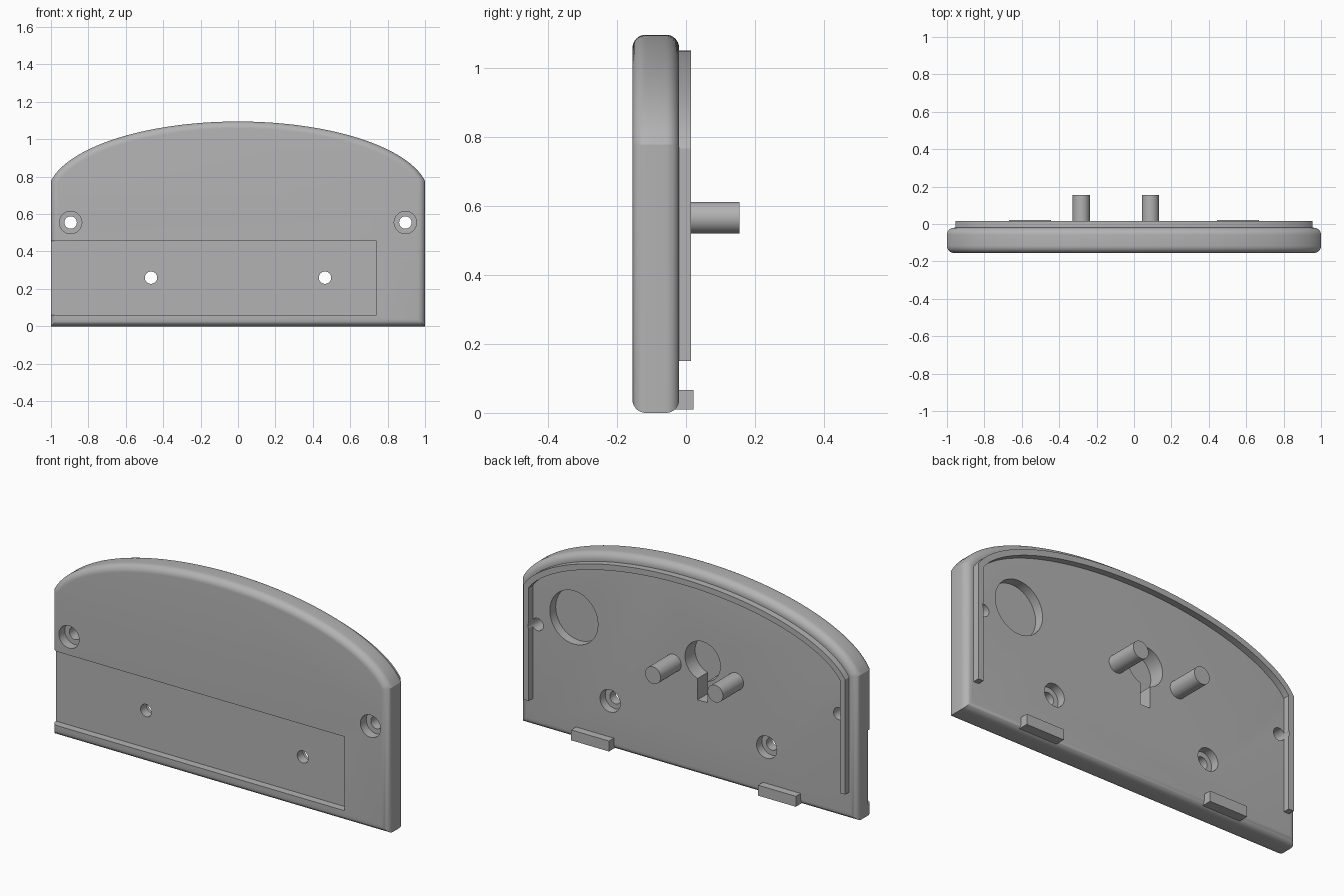
import bpy, bmesh, math
from mathutils import Matrix

old = bpy.data.objects.get("Cube")
if old:
    bpy.data.objects.remove(old, do_unlink=True)

grey = bpy.data.materials.new("plain_grey")
grey.use_nodes = True
colour = (0.45, 0.45, 0.45, 1)
grey.diffuse_color = colour
grey.node_tree.nodes["Principled BSDF"].inputs["Base Color"].default_value = colour

FRONT, BACK, FILLET = -0.155, -0.02, 0.038
ARCH_A, ARCH_B, ARCH_Z = 1.02, 0.395, 0.70


def add_object(name, bm):
    bmesh.ops.recalc_face_normals(bm, faces=bm.faces)
    mesh = bpy.data.meshes.new(name)
    bm.to_mesh(mesh)
    bm.free()
    obj = bpy.data.objects.new(name, mesh)
    bpy.context.collection.objects.link(obj)
    mesh.materials.append(grey)
    return obj


def loft(name, sections):
    # Skin closed sections and cap both ends
    bm = bmesh.new()
    rings = [[bm.verts.new(p) for p in s] for s in sections]
    n = len(rings[0])
    for r, s in zip(rings, rings[1:]):
        for i in range(n):
            j = (i + 1) % n
            bm.faces.new((r[i], r[j], s[j], s[i]))
    bm.faces.new(rings[0])
    bm.faces.new(rings[-1])
    return add_object(name, bm)


def cylinder(name, x, z, radius, y0, y1):
    bm = bmesh.new()
    place = Matrix.Translation((x, (y0 + y1) / 2, z)) @ Matrix.Rotation(math.pi / 2, 4, 'X')
    bmesh.ops.create_cone(bm, cap_ends=True, segments=40, radius1=radius,
                          radius2=radius, depth=y1 - y0, matrix=place)
    return add_object(name, bm)


def box(name, x0, x1, y0, y1, z0, z1):
    bm = bmesh.new()
    place = (Matrix.Translation(((x0 + x1) / 2, (y0 + y1) / 2, (z0 + z1) / 2))
             @ Matrix.Diagonal((x1 - x0, y1 - y0, z1 - z0, 1)))
    bmesh.ops.create_cube(bm, size=1, matrix=place)
    return add_object(name, bm)


def arch_point(t, inset):
    nx, nz = math.cos(t) / ARCH_A, math.sin(t) / ARCH_B
    k = inset / math.hypot(nx, nz)
    return ARCH_A * math.cos(t) - nx * k, ARCH_Z + ARCH_B * math.sin(t) - nz * k


def outline(inset, bottom, steps=72):
    # Straight sides joined by an arch, all moved inward by the inset
    lo, hi = 0.0, math.pi / 2
    for _ in range(40):
        mid = (lo + hi) / 2
        if arch_point(mid, inset)[0] > 1 - inset:
            lo = mid
        else:
            hi = mid
    arch = [arch_point(lo + (math.pi - 2 * lo) * i / steps, inset) for i in range(steps + 1)]
    return [(1 - inset, bottom)] + arch + [(inset - 1, bottom)]


def cut(target, cutters):
    for c in cutters:
        c.hide_render = True
        mod = target.modifiers.new("cut", 'BOOLEAN')
        mod.operation, mod.solver, mod.object = 'DIFFERENCE', 'EXACT', c
        bpy.context.view_layer.objects.active = target
        bpy.ops.object.modifier_apply(modifier=mod.name)


# Face plate with rounded front and back rims
rim = []
for i in range(9):
    a = math.pi / 2 * i / 8
    rim.append((FILLET * (1 - math.sin(a)), FRONT + FILLET * (1 - math.cos(a))))
rim += [(d, FRONT + BACK - y) for d, y in reversed(rim)]
plate = loft("face_plate", [[(x, y, z) for x, z in outline(d, d)] for d, y in rim])

# Locating ridge on the back
ridge = loft("back_ridge", [
    [(ox, BACK - 0.01, oz), (ox, 0.015, oz), (ix, 0.015, iz), (ix, BACK - 0.01, iz)]
    for (ox, oz), (ix, iz) in zip(outline(0.045, 0.15), outline(0.076, 0.15))])

# Front pocket, open on one side
cutters = [box("pocket_cutter", -1.2, 0.74, -0.3, FRONT + 0.04, 0.06, 0.457)]
mount_holes = []
for s in (-1, 1):
    # Mounting holes, counterbored from the front
    mount_holes.append(cylinder("mount_hole_cutter", s * 0.895, 0.555, 0.033, -0.3, 0.3))
    cutters.append(cylinder("mount_bore_cutter", s * 0.895, 0.555, 0.06, -0.3, FRONT + 0.05))
    # Pocket holes, counterbored from the back
    cutters.append(cylinder("pocket_hole_cutter", s * 0.465, 0.26, 0.033, -0.3, 0.3))
    cutters.append(cylinder("pocket_bore_cutter", s * 0.465, 0.26, 0.06, BACK - 0.045, 0.3))
# Round recess and keyhole in the back
cutters.append(cylinder("round_recess_cutter", 0.68, 0.65, 0.143, BACK - 0.05, 0.3))
cutters.append(cylinder("keyhole_cutter", -0.085, 0.62, 0.105, BACK - 0.085, 0.3))
cutters.append(box("keyhole_slot_cutter", -0.115, -0.055, BACK - 0.085, 0.3, 0.405, 0.6))

cut(plate, cutters + mount_holes)
cut(ridge, mount_holes)
for c in cutters + mount_holes:
    bpy.data.objects.remove(c, do_unlink=True)

# Pins and bottom tabs
parts = [plate, ridge]
for x in (-0.282, 0.088):
    parts.append(cylinder("back_pin", x, 0.565, 0.046, BACK - 0.01, 0.155))
for s in (-1, 1):
    x = s * 0.555
    parts.append(box("bottom_tab", x - 0.112, x + 0.112, BACK - 0.015, 0.021, 0.01, 0.066))

bpy.ops.object.select_all(action='DESELECT')
for p in parts:
    p.select_set(True)
bpy.context.view_layer.objects.active = plate
bpy.ops.object.shade_smooth_by_angle(angle=math.radians(25))
